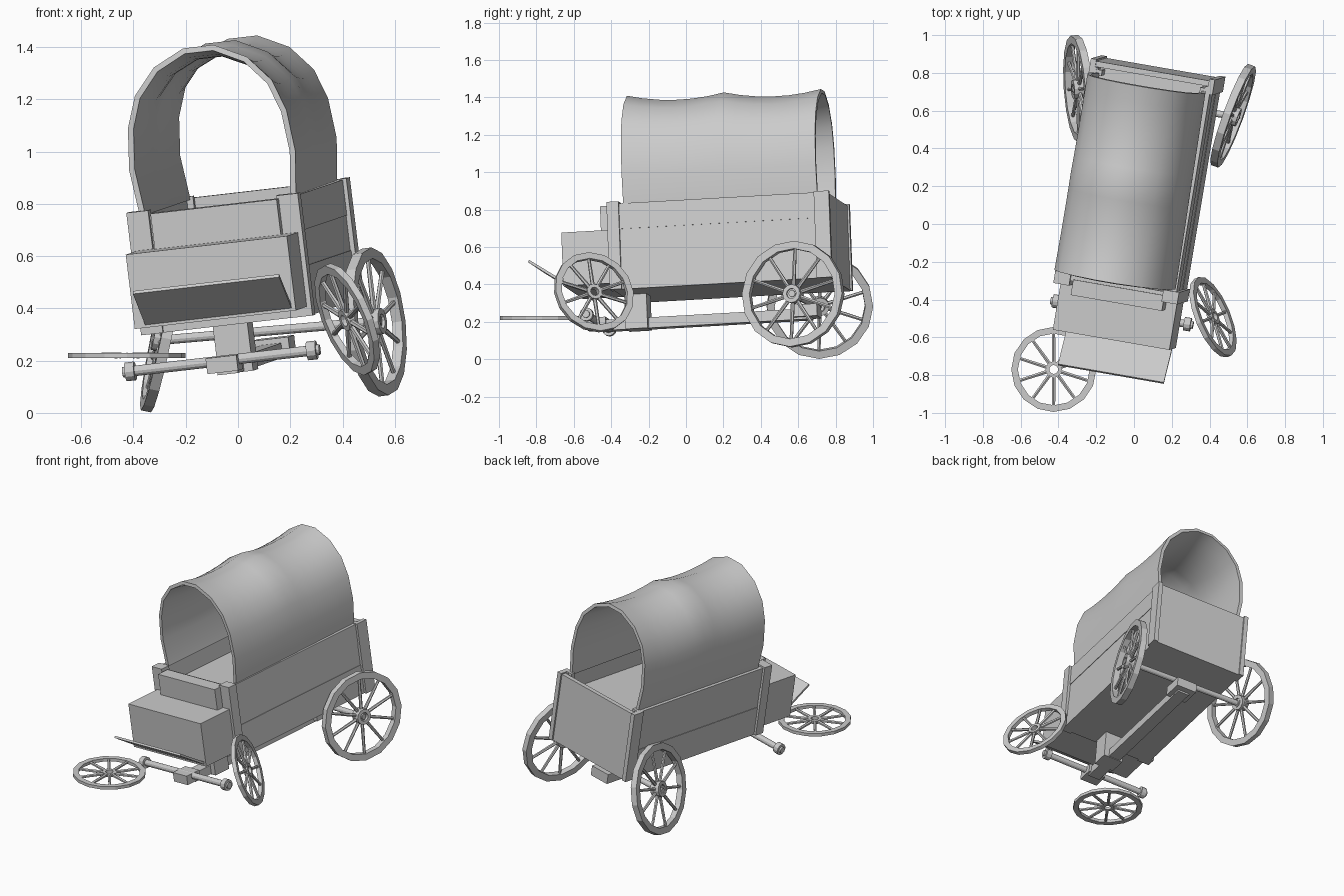
import bpy, bmesh, math
from mathutils import Matrix, Vector

if "Cube" in bpy.data.objects:
    bpy.data.objects.remove(bpy.data.objects["Cube"])

# Tilted frame of the broken wagon body: yaw, pitch, roll
R = (Matrix.Rotation(math.radians(-9.5), 4, 'Z')
     @ Matrix.Rotation(math.radians(3.2), 4, 'X')
     @ Matrix.Rotation(math.radians(-6.5), 4, 'Y'))
CX, HW = 0.056, 0.335          # body centre line and half width in the tilted frame
FLOOR, TOP = 0.35, 0.822


def finish(name, bm, mat=R):
    bmesh.ops.recalc_face_normals(bm, faces=bm.faces)
    me = bpy.data.meshes.new(name)
    bm.to_mesh(me)
    bm.free()
    ob = bpy.data.objects.new(name, me)
    bpy.context.collection.objects.link(ob)
    ob.matrix_world = mat
    return ob


def add_box(bm, x0, x1, y0, y1, z0, z1):
    m = (Matrix.Translation(((x0 + x1) / 2, (y0 + y1) / 2, (z0 + z1) / 2))
         @ Matrix.Diagonal((x1 - x0, y1 - y0, z1 - z0, 1)))
    bmesh.ops.create_cube(bm, size=1, matrix=m)


def box(name, *b):
    bm = bmesh.new()
    add_box(bm, *b)
    return finish(name, bm)


def add_rod(bm, a, b, r, n=8, r2=None):
    a, b = Vector(a), Vector(b)
    d = b - a
    m = Matrix.Translation((a + b) / 2) @ d.to_track_quat('Z', 'Y').to_matrix().to_4x4()
    bmesh.ops.create_cone(bm, cap_ends=True, segments=n, radius1=r,
                          radius2=r if r2 is None else r2, depth=d.length, matrix=m)


def add_ring(bm, r_in, r_out, t, n):
    prof = [(r_in, -t / 2), (r_out, -t / 2), (r_out, t / 2), (r_in, t / 2)]
    rings = []
    for i in range(n):
        a = 2 * math.pi * i / n
        rings.append([bm.verts.new((r * math.cos(a), r * math.sin(a), z)) for r, z in prof])
    for i in range(n):
        p, q = rings[i], rings[(i + 1) % n]
        for j in range(4):
            k = (j + 1) % 4
            bm.faces.new((p[j], q[j], q[k], p[k]))


def wheel(name, centre, normal, r, rim, t, hub_r, hub_t):
    bm = bmesh.new()
    add_ring(bm, r - rim, r, t, 16)
    add_ring(bm, hub_r * 0.55, hub_r, hub_t, 12)
    for i in range(10):
        a = 2 * math.pi * (i + 0.5) / 10
        d = Vector((math.cos(a), math.sin(a), 0))
        add_rod(bm, d * hub_r * 0.9, d * (r - rim * 0.8), 0.011, 6, 0.009)
    m = Matrix.Translation(centre) @ Vector(normal).to_track_quat('Z', 'Y').to_matrix().to_4x4()
    return finish(name, bm, m)


# Wheels: two still on the rear axle, one leaning, one lying flat
wheel("rear_right_wheel", (0.525, 0.573, 0.348), (0.93, -0.34, 0.12), 0.285, 0.042, 0.04, 0.05, 0.06)
wheel("rear_left_wheel", (-0.295, 0.715, 0.285), (-0.97, -0.07, 0.2), 0.285, 0.042, 0.04, 0.05, 0.06)
wheel("front_right_wheel", (0.418, -0.493, 0.358), (0.86, 0.36, 0.36), 0.225, 0.035, 0.026, 0.043, 0.03)
wheel("fallen_wheel", (-0.425, -0.77, 0.22), (0, 0, 1), 0.225, 0.035, 0.02, 0.043, 0.02)

# Axles
bm = bmesh.new()
add_rod(bm, (-0.41, 0.667, 0.287), (0.48, 0.667, 0.262), 0.018, 12)
for x, z in ((-0.375, 0.286), (0.45, 0.263)):
    add_rod(bm, (x - 0.02, 0.667, z), (x + 0.02, 0.667, z), 0.034, 12)
finish("rear_axle", bm)
bm = bmesh.new()
add_rod(bm, (-0.345, -0.4625, 0.222), (0.425, -0.4625, 0.222), 0.02, 12)
for x in (-0.315, 0.395):
    add_rod(bm, (x - 0.018, -0.4625, 0.222), (x + 0.018, -0.4625, 0.222), 0.036, 12)
finish("front_axle", bm)

# Undercarriage beam and blocks
box("centre_beam", 0.015, 0.095, -0.44, 0.7, 0.168, 0.225)
box("front_axle_block", -0.01, 0.11, -0.52, -0.41, 0.18, 0.24)
box("front_bolster", -0.005, 0.13, -0.3, -0.18, 0.165, FLOOR)
box("rear_axle_block", -0.015, 0.125, 0.6, 0.74, 0.18, 0.245)

# Wagon box: floor, deck, planked sides, end walls, corner posts
box("wagon_floor", CX - HW + 0.02, CX + HW - 0.02, -0.32, 0.855, FLOOR, FLOOR + 0.03)
box("wagon_deck", CX - HW + 0.02, CX + HW - 0.02, -0.3, 0.85, 0.67, 0.69)
for side, s in (("left", -1), ("right", 1)):
    bm = bmesh.new()
    for z0, z1, o in ((FLOOR, 0.54, 0.32), (0.54, 0.675, 0.317), (0.675, 0.812, 0.32)):
        xs = sorted((CX + s * 0.29, CX + s * o))
        add_box(bm, *xs, -0.31, 0.83, z0, z1)
    finish(side + "_side_planks", bm)
    box(side + "_front_post", *sorted((CX + s * 0.25, CX + s * HW)), -0.335, -0.27, FLOOR, TOP)
    box(side + "_rear_post", *sorted((CX + s * 0.305, CX + s * HW)), 0.79, 0.872, FLOOR, TOP - 0.006)
    box(side + "_rear_cleat", *sorted((CX + s * 0.265, CX + s * 0.31)), 0.79, 0.82, FLOOR + 0.02, TOP - 0.006)
box("front_wall", CX - 0.29, CX + 0.29, -0.31, -0.28, FLOOR, 0.8)
box("tailgate", CX - 0.31, CX + 0.31, 0.832, 0.862, FLOOR, 0.808)

# Driver's seat box, backrest and tilted footboard
box("seat_box", -0.257, 0.373, -0.588, -0.33, 0.386, 0.673)
box("seat_back", -0.178, 0.315, -0.383, -0.3, 0.66, 0.81)
bm = bmesh.new()
pts = [(-0.58, 0.41), (-0.77, 0.538), (-0.778, 0.527), (-0.588, 0.397)]
a, b = [[bm.verts.new((0.071 + s * 0.286, y, z)) for y, z in pts] for s in (-1, 1)]
bm.faces.new(a)
bm.faces.new(b[::-1])
for i in range(4):
    j = (i + 1) % 4
    bm.faces.new((a[i], a[j], b[j], b[i]))
finish("footboard", bm)

# Canvas cover: half-arch profile mirrored, sagging between three hoops
half = [(0.305, 0.80), (0.325, 0.98), (0.31, 1.14), (0.268, 1.26), (0.182, 1.36), (0.06, 1.42)]
arch = [(-x, z) for x, z in half] + half[::-1]
Y0, Y1, N = -0.248, 0.803, 12
bm = bmesh.new()
rows = []
for i in range(N + 1):
    t = i / N
    u = (t * 2) % 1.0
    sag = 4 * u * (1 - u)
    kz = 1 - 0.035 * t - 0.05 * sag
    kx = 1 - 0.025 * t
    rows.append([bm.verts.new((0.062 - 0.008 * t + x * kx, Y0 + (Y1 - Y0) * t, 0.80 + (z - 0.80) * kz))
                 for x, z in arch])
for p, q in zip(rows, rows[1:]):
    for j in range(len(arch) - 1):
        bm.faces.new((p[j], p[j + 1], q[j + 1], q[j]))
cover = finish("canvas_cover", bm)
# Wind the cover outward so that its thickness grows inward
if cover.data.polygons[5].normal.z < 0:
    cover.data.flip_normals()
mod = cover.modifiers.new("thickness", 'SOLIDIFY')
mod.thickness = 0.022
mod.offset = -1
bpy.context.view_layer.objects.active = cover
cover.select_set(True)
bpy.ops.object.modifier_apply(modifier=mod.name)
bpy.ops.object.shade_smooth_by_angle(angle=math.radians(40))
